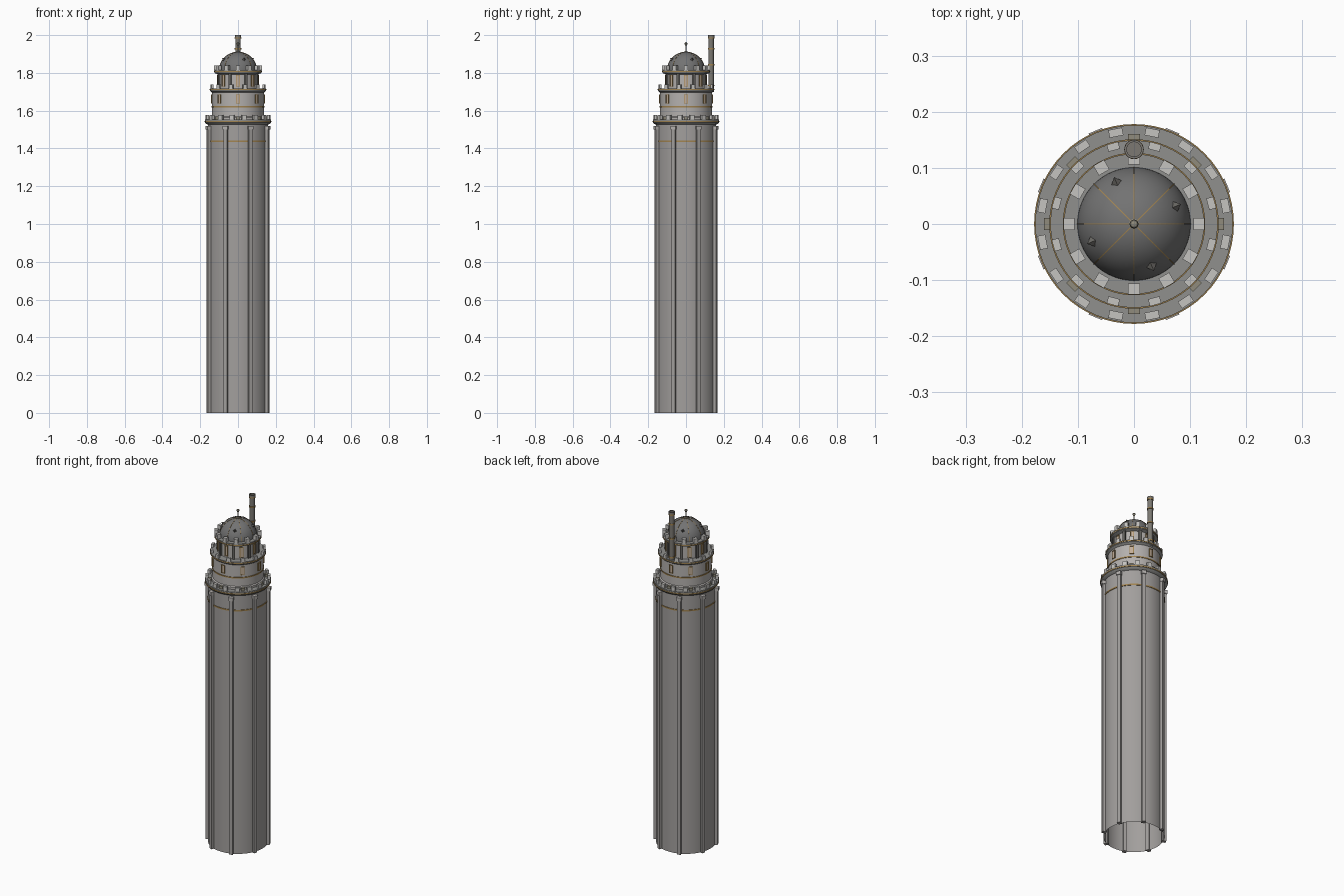
import bpy, bmesh, math
from mathutils import Matrix, Vector

if "Cube" in bpy.data.objects:
    bpy.data.objects.remove(bpy.data.objects["Cube"])


def material(name, rgb):
    m = bpy.data.materials.new(name)
    m.diffuse_color = (*rgb, 1)
    m.use_nodes = True
    m.node_tree.nodes["Principled BSDF"].inputs["Base Color"].default_value = m.diffuse_color
    return m


BRONZE = material("bronze", (0.36, 0.23, 0.08))
STONE = material("shaft_stone", (0.36, 0.345, 0.335))
DRUM = material("drum_stone", (0.46, 0.44, 0.425))
LEDGE = material("ledge_stone", (0.28, 0.28, 0.27))
MERLON = material("merlon_stone", (0.56, 0.55, 0.53))
LEAD = material("dome_lead", (0.17, 0.17, 0.17))
IRON = material("dark_iron", (0.13, 0.125, 0.115))
PIPE = material("chimney_metal", (0.20, 0.19, 0.17))
PANE = material("warm_glass", (0.55, 0.43, 0.32))
BLOCK = material("block_stone", (0.28, 0.26, 0.20))


def finish(name, bm, mat=None, smooth=False):
    bmesh.ops.recalc_face_normals(bm, faces=bm.faces)
    me = bpy.data.meshes.new(name)
    bm.to_mesh(me)
    bm.free()
    ob = bpy.data.objects.new(name, me)
    bpy.context.collection.objects.link(ob)
    if mat:
        me.materials.append(mat)
    if smooth:
        bpy.ops.object.select_all(action='DESELECT')
        ob.select_set(True)
        bpy.context.view_layer.objects.active = ob
        bpy.ops.object.shade_smooth_by_angle(angle=math.radians(35))
    return ob


def lathe(name, profile, mat=None, n=64, centre=(0, 0)):
    """Spin an (r, z) profile about a vertical axis."""
    bm = bmesh.new()
    vs = [bm.verts.new((r, 0, z)) for r, z in profile]
    es = [bm.edges.new(p) for p in zip(vs, vs[1:])]
    bmesh.ops.spin(bm, geom=vs + es, cent=(0, 0, 0), axis=(0, 0, 1),
                   angle=math.tau, steps=n, use_duplicate=False)
    bmesh.ops.remove_doubles(bm, verts=bm.verts, dist=1e-5)
    bmesh.ops.translate(bm, verts=bm.verts, vec=(*centre, 0))
    return finish(name, bm, mat, True)


def ring(name, r0, r1, z0, z1, mat=None, n=64, centre=(0, 0)):
    return lathe(name, [(r0, z0), (r1, z0), (r1, z1), (r0, z1), (r0, z0)], mat, n, centre)


def boxes(name, count, start, r0, r1, width, z0, z1, mat=None):
    """Radial array of boxes between radii r0..r1."""
    bm = bmesh.new()
    for i in range(count):
        rot = Matrix.Rotation(math.radians(start + 360 * i / count), 4, 'Z')
        loc = Matrix.Translation(((r0 + r1) / 2, 0, (z0 + z1) / 2))
        bmesh.ops.create_cube(bm, size=1, matrix=rot @ loc @ Matrix.Diagonal((r1 - r0, width, z1 - z0, 1)))
    return finish(name, bm, mat)


def windows(name, r, width, z0, z1):
    """Eight warm panes, each in a bronze frame."""
    t = 0.003
    boxes(name + "_panes", 8, 0, r - 0.01, r + 0.002, width, z0, z1, PANE)
    boxes(name + "_sills", 8, 0, r - 0.01, r + 0.005, width + 2 * t, z0 - t, z0, BRONZE)
    boxes(name + "_lintels", 8, 0, r - 0.01, r + 0.005, width + 2 * t, z1, z1 + t, BRONZE)
    d = math.degrees((width + t) / 2 / r)
    for side, s in (("left", -d), ("right", d)):
        boxes(f"{name}_{side}_jambs", 8, s, r - 0.01, r + 0.005, t, z0, z1, BRONZE)


# Main shaft, open at the foot, with eight ribs and caps
lathe("shaft", [(0.160, 0), (0.160, 1.535)], STONE)
boxes("shaft_ribs", 8, 22.5, 0.152, 0.175, 0.020, 0, 1.50, STONE)
boxes("rib_caps", 8, 22.5, 0.152, 0.180, 0.026, 1.50, 1.52, DRUM)
ring("shaft_band", 0.155, 0.163, 1.434, 1.442, BRONZE)

# Lower gallery
lathe("lower_ledge", [(0.158, 1.525), (0.170, 1.53), (0.176, 1.538), (0.176, 1.553), (0.125, 1.553)], LEDGE)
ring("lower_trim", 0.172, 0.178, 1.540, 1.546, BRONZE)
boxes("lower_merlons", 16, 11.25, 0.159, 0.173, 0.025, 1.55, 1.577, MERLON)
boxes("lower_blocks", 8, 0, 0.146, 0.160, 0.022, 1.55, 1.568, BLOCK)

# Middle drum and gallery
lathe("middle_drum", [(0.143, 1.55), (0.143, 1.565), (0.137, 1.57), (0.137, 1.71)], DRUM)
ring("middle_band", 0.134, 0.140, 1.617, 1.624, BRONZE)
windows("middle_windows", 0.137, 0.016, 1.64, 1.682)
lathe("middle_ledge", [(0.136, 1.695), (0.149, 1.705), (0.149, 1.718), (0.10, 1.718)], LEDGE)
ring("middle_trim", 0.145, 0.151, 1.709, 1.714, BRONZE)
boxes("middle_merlons", 12, 15, 0.136, 0.149, 0.021, 1.715, 1.738, MERLON)

# Upper drum, pilasters and gallery
lathe("upper_drum", [(0.107, 1.715), (0.107, 1.805)], DRUM)
boxes("upper_pilasters", 8, 22.5, 0.10, 0.115, 0.016, 1.718, 1.80, IRON)
windows("upper_windows", 0.107, 0.014, 1.73, 1.785)
lathe("upper_ledge", [(0.106, 1.792), (0.125, 1.80), (0.125, 1.815), (0.09, 1.815)], LEDGE)
ring("upper_trim", 0.122, 0.127, 1.804, 1.809, BRONZE)
boxes("upper_merlons", 12, 0, 0.106, 0.126, 0.022, 1.813, 1.84, MERLON)

# Dome, with thin ribs and four small pointed vents
R, ZC = 0.101, 1.81
arc = [(R * math.cos(a), ZC + R * math.sin(a)) for a in (math.pi / 2 * i / 16 for i in range(17))]
lathe("dome", arc, LEAD)
bm = bmesh.new()
for k in range(8):
    rot = Matrix.Rotation(k * math.pi / 4, 3, 'Z')
    rows = []
    for r, z in arc:
        rows.append([bm.verts.new(rot @ Vector((r * f, y, ZC + (z - ZC) * f)))
                     for f, y in ((0.99, -0.0008), (1.012, -0.0008), (1.012, 0.0008), (0.99, 0.0008))])
    for a, b in zip(rows, rows[1:]):
        for j in range(4):
            bm.faces.new((a[j], a[(j + 1) % 4], b[(j + 1) % 4], b[j]))
finish("dome_ribs", bm, BRONZE)
bm = bmesh.new()
for k in range(4):
    rot = Matrix.Rotation(math.radians(23 + 90 * k), 4, 'Z')
    loc = Matrix.Translation((0.082, 0, 1.872))
    bmesh.ops.create_cone(bm, cap_ends=True, segments=4, radius1=0.016, radius2=0, depth=0.022,
                          matrix=rot @ loc @ Matrix.Rotation(math.radians(54), 4, 'Y'))
finish("dome_vents", bm, IRON)

# Finial
lathe("finial", [(0, 1.905), (0.009, 1.906), (0.009, 1.913), (0.003, 1.917), (0.003, 1.945),
                 (0.006, 1.949), (0.008, 1.955), (0.006, 1.961), (0, 1.964)], BLOCK, 16)

# Chimney at the back
C = (0, 0.133)
lathe("chimney", [(0.014, 1.70), (0.014, 1.985), (0.017, 1.985), (0.017, 2.0),
                  (0.013, 2.0), (0.013, 1.99), (0, 1.99)], PIPE, 24, C)
for i, z in enumerate((1.73, 1.84, 1.925, 1.981)):
    ring(f"chimney_band_{i + 1}", 0.012, 0.0175, z, z + 0.007, BRONZE, 24, C)
